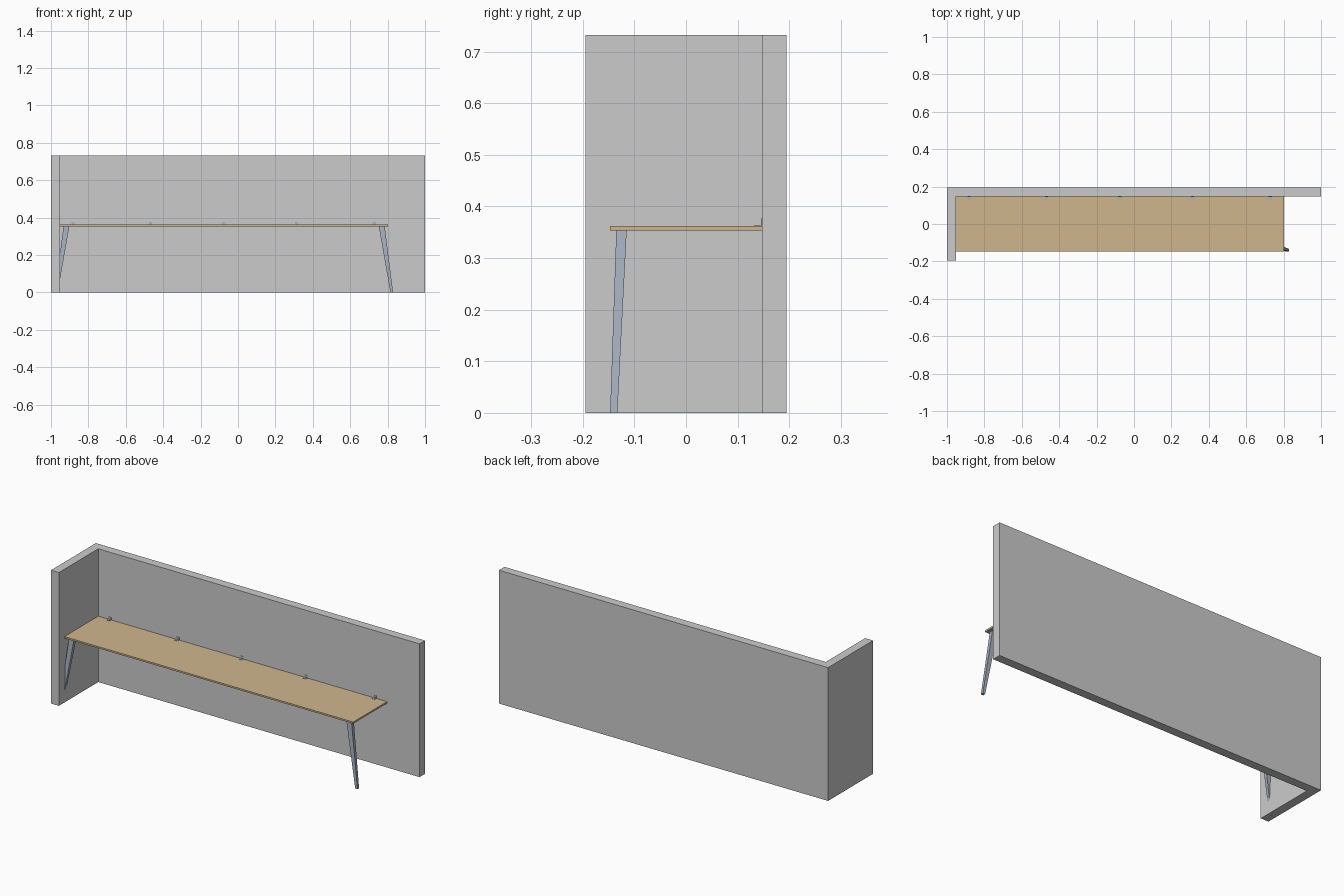
import bpy, bmesh

if "Cube" in bpy.data.objects:
    bpy.data.objects.remove(bpy.data.objects["Cube"])

def material(name, rgb):
    m = bpy.data.materials.new(name)
    m.diffuse_color = (*rgb, 1)
    m.use_nodes = True
    m.node_tree.nodes["Principled BSDF"].inputs["Base Color"].default_value = m.diffuse_color
    return m

wood = material("wood", (0.62, 0.47, 0.27))
metal = material("blue_grey_metal", (0.38, 0.44, 0.52))

def loft(name, bottom, top, mat=None):
    """Closed solid between two matching outlines."""
    bm = bmesh.new()
    lo = [bm.verts.new(p) for p in bottom]
    hi = [bm.verts.new(p) for p in top]
    bm.faces.new(lo[::-1])
    bm.faces.new(hi)
    n = len(lo)
    for i in range(n):
        j = (i + 1) % n
        bm.faces.new((lo[i], lo[j], hi[j], hi[i]))
    bmesh.ops.recalc_face_normals(bm, faces=bm.faces)
    me = bpy.data.meshes.new(name)
    bm.to_mesh(me)
    bm.free()
    ob = bpy.data.objects.new(name, me)
    bpy.context.collection.objects.link(ob)
    if mat:
        me.materials.append(mat)
    return ob

def rect(x0, x1, y0, y1, z):
    return [(x0, y0, z), (x1, y0, z), (x1, y1, z), (x0, y1, z)]

W, D, H, T = 1.0, 0.195, 0.732, 0.048
X0, X1, Y = -W + T, 0.803, D - T      # bench extents
Z0, Z1 = 0.353, 0.362                 # bench underside and top

# L-shaped wall
plan = [(-W, -D), (-W + T, -D), (-W + T, Y), (W, Y), (W, D), (-W, D)]
loft("corner_wall", [(x, y, 0) for x, y in plan], [(x, y, H) for x, y in plan])

# Bench board
loft("bench_top", rect(X0, X1, -Y, Y, Z0), rect(X0, X1, -Y, Y, Z1), wood)

# Splayed tapered front legs, mirrored about the middle of the board
cx = (X0 + X1) / 2
for name, s in (("right_leg", 1), ("left_leg", -1)):
    fx = lambda x: cx + s * (x - cx)
    loft(name, rect(fx(0.815), fx(0.829), -0.147, -0.133, 0),
         rect(fx(0.753), fx(0.784), -0.135, -0.115, Z0), metal)

# Small angle brackets holding the board to the back wall
t, b = 0.0015, 0.015
profile = [(Y, Z1), (Y - b, Z1), (Y - b, Z1 + t),
           (Y - t, Z1 + t), (Y - t, Z1 + b), (Y, Z1 + b)]
for i, x in enumerate((-0.882, -0.468, -0.077, 0.313, 0.729)):
    loft(f"wall_bracket_{i + 1}", [(x - 0.009, y, z) for y, z in profile],
         [(x + 0.009, y, z) for y, z in profile], metal)
